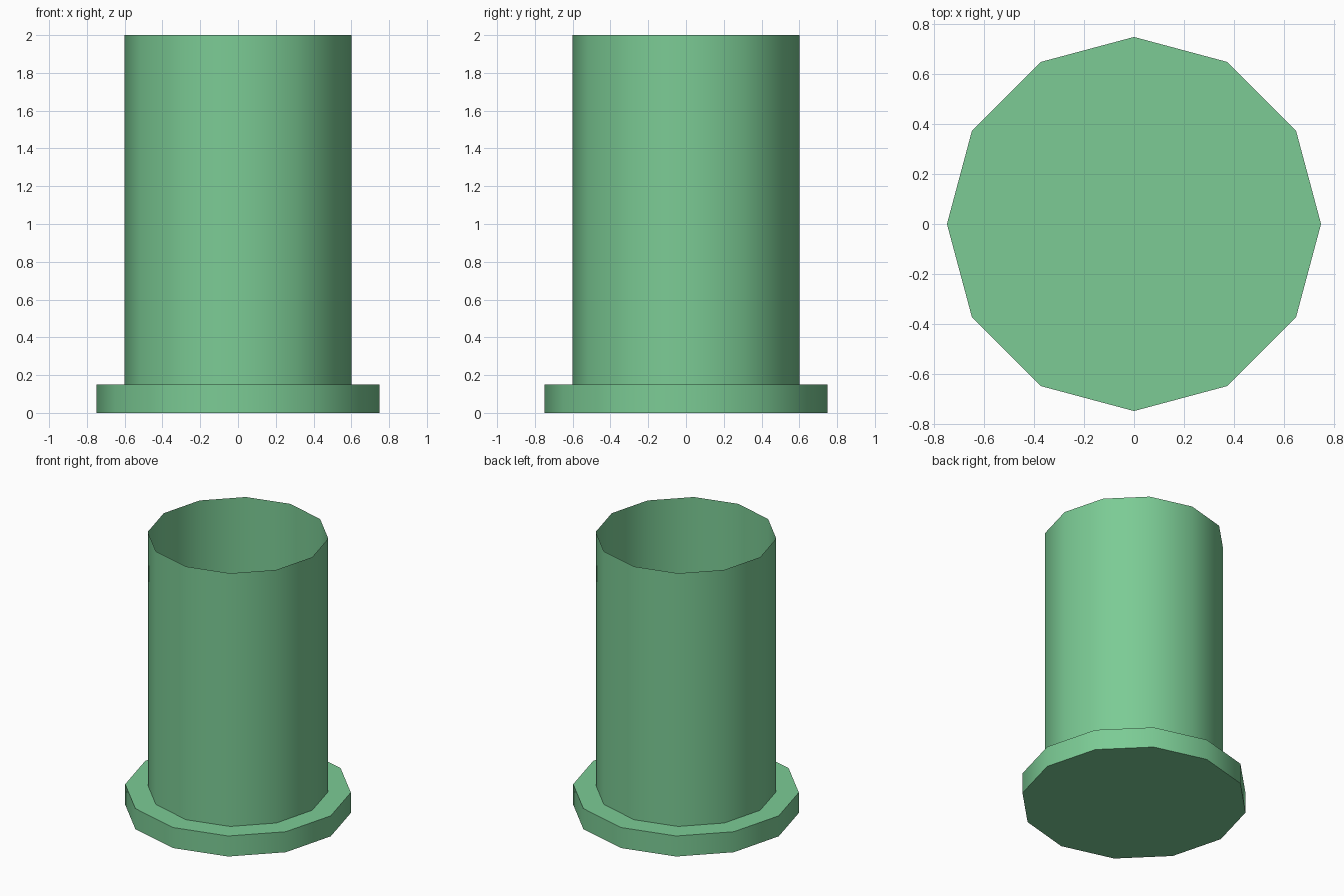
import bpy
import bmesh
import math
from mathutils import Matrix

SIDES = 12

cube = bpy.data.objects.get("Cube")
if cube:
    bpy.data.objects.remove(cube, do_unlink=True)

# Single soft green material
green = bpy.data.materials.new("soft_green")
colour = (0.2, 0.6, 0.3, 1.0)
green.diffuse_color = colour
green.use_nodes = True
green.node_tree.nodes["Principled BSDF"].inputs["Base Color"].default_value = colour


def add_cylinder(name, radius, bottom, top, capped):
    """Twelve-sided cylinder between two heights, closed or open at both ends."""
    bm = bmesh.new()
    bmesh.ops.create_cone(
        bm, cap_ends=capped, segments=SIDES,
        radius1=radius, radius2=radius, depth=top - bottom,
        matrix=Matrix.Translation((0, 0, (bottom + top) / 2)))
    for face in bm.faces:
        face.smooth = True
    mesh = bpy.data.meshes.new(name)
    bm.to_mesh(mesh)
    bm.free()
    mesh.set_sharp_from_angle(angle=math.radians(40))
    mesh.materials.append(green)
    obj = bpy.data.objects.new(name, mesh)
    bpy.context.collection.objects.link(obj)
    return obj


# Solid base flange
add_cylinder("base_flange", 0.75, 0.0, 0.15, True)

# Thin open tube standing on the flange
add_cylinder("open_tube", 0.6, 0.15, 2.0, False)
